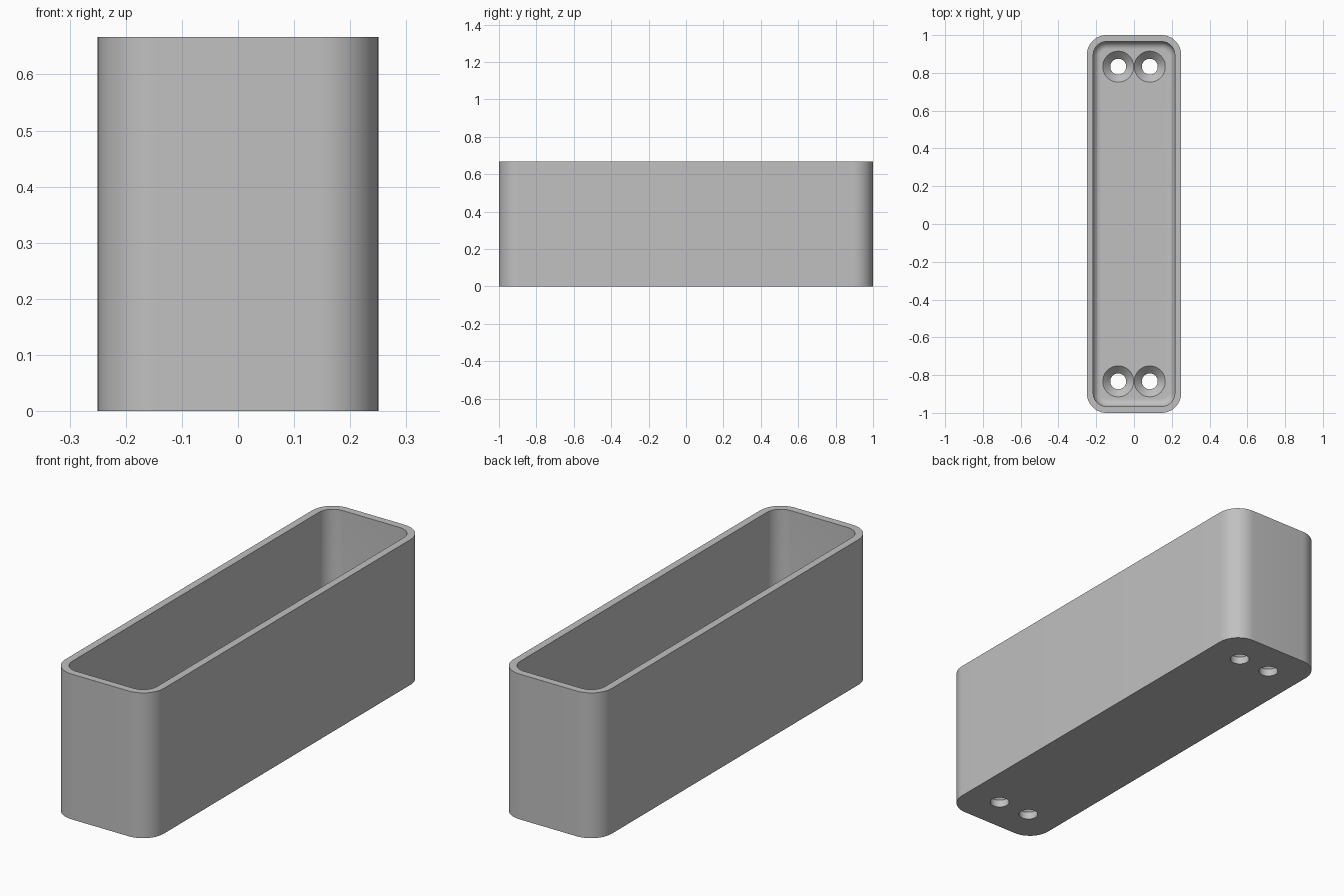
import bpy, bmesh, math

if "Cube" in bpy.data.objects:
    bpy.data.objects.remove(bpy.data.objects["Cube"], do_unlink=True)

HX, HY, HEIGHT = 0.25, 1.0, 0.667
CORNER, WALL, FLOOR, FILLET = 0.105, 0.034, 0.075, 0.04
HOLE_R, SINK_R, HOLE_X, HOLE_Y = 0.042, 0.082, 0.0835, 0.833

grey = bpy.data.materials.new("plain grey")
grey.use_nodes = True
colour = (0.53, 0.53, 0.53, 1)
grey.diffuse_color = colour
grey.node_tree.nodes["Principled BSDF"].inputs["Base Color"].default_value = colour


def rounded_ring(bm, inset, z, steps=12):
    """Loop of vertices around a rounded rectangle."""
    r = CORNER - inset
    ring = []
    for i, (sx, sy) in enumerate([(1, 1), (-1, 1), (-1, -1), (1, -1)]):
        for s in range(steps + 1):
            a = math.pi / 2 * (i + s / steps)
            ring.append(bm.verts.new((sx * (HX - CORNER) + r * math.cos(a),
                                      sy * (HY - CORNER) + r * math.sin(a), z)))
    return ring


def loft(bm, rings):
    """Skin the rings and close both ends."""
    for a, b in zip(rings, rings[1:]):
        n = len(a)
        for i in range(n):
            j = (i + 1) % n
            bm.faces.new((a[i], a[j], b[j], b[i]))
    bm.faces.new(rings[0][::-1])
    bm.faces.new(rings[-1])
    bmesh.ops.recalc_face_normals(bm, faces=bm.faces)


def finish(bm, name):
    mesh = bpy.data.meshes.new(name)
    bm.to_mesh(mesh)
    bm.free()
    mesh.materials.append(grey)
    obj = bpy.data.objects.new(name, mesh)
    bpy.context.collection.objects.link(obj)
    return obj


# Open tray: outer wall, rim, inner wall, rounded floor edge
bm = bmesh.new()
section = [(0, 0), (0, HEIGHT), (WALL, HEIGHT)]
for s in range(9):
    a = math.pi / 2 * s / 8
    section.append((WALL + FILLET * (1 - math.cos(a)),
                    FLOOR + FILLET * (1 - math.sin(a))))
loft(bm, [rounded_ring(bm, inset, z) for inset, z in section])
tray = finish(bm, "tray")

# Countersunk screw holes at both ends of the floor
neck = FLOOR - (SINK_R - HOLE_R)
profile = [(HOLE_R, -0.05), (HOLE_R, neck), (SINK_R, FLOOR), (SINK_R, FLOOR + 0.03)]
SIDES = 48
for sx in (-1, 1):
    for sy in (-1, 1):
        bm = bmesh.new()
        rings = []
        for r, z in profile:
            rings.append([bm.verts.new((sx * HOLE_X + r * math.cos(2 * math.pi * i / SIDES),
                                        sy * HOLE_Y + r * math.sin(2 * math.pi * i / SIDES), z))
                          for i in range(SIDES)])
        loft(bm, rings)
        cutter = finish(bm, "screw_hole_cutter")
        cutter.hide_render = True
        cut = tray.modifiers.new("screw_hole", 'BOOLEAN')
        cut.operation = 'DIFFERENCE'
        cut.solver = 'EXACT'
        cut.object = cutter
        bpy.context.view_layer.objects.active = tray
        bpy.ops.object.modifier_apply(modifier=cut.name)
        bpy.data.objects.remove(cutter, do_unlink=True)

# Smooth corners with crisp edges
bpy.ops.object.select_all(action='DESELECT')
tray.select_set(True)
bpy.context.view_layer.objects.active = tray
bpy.ops.object.shade_smooth_by_angle(angle=math.radians(30))
